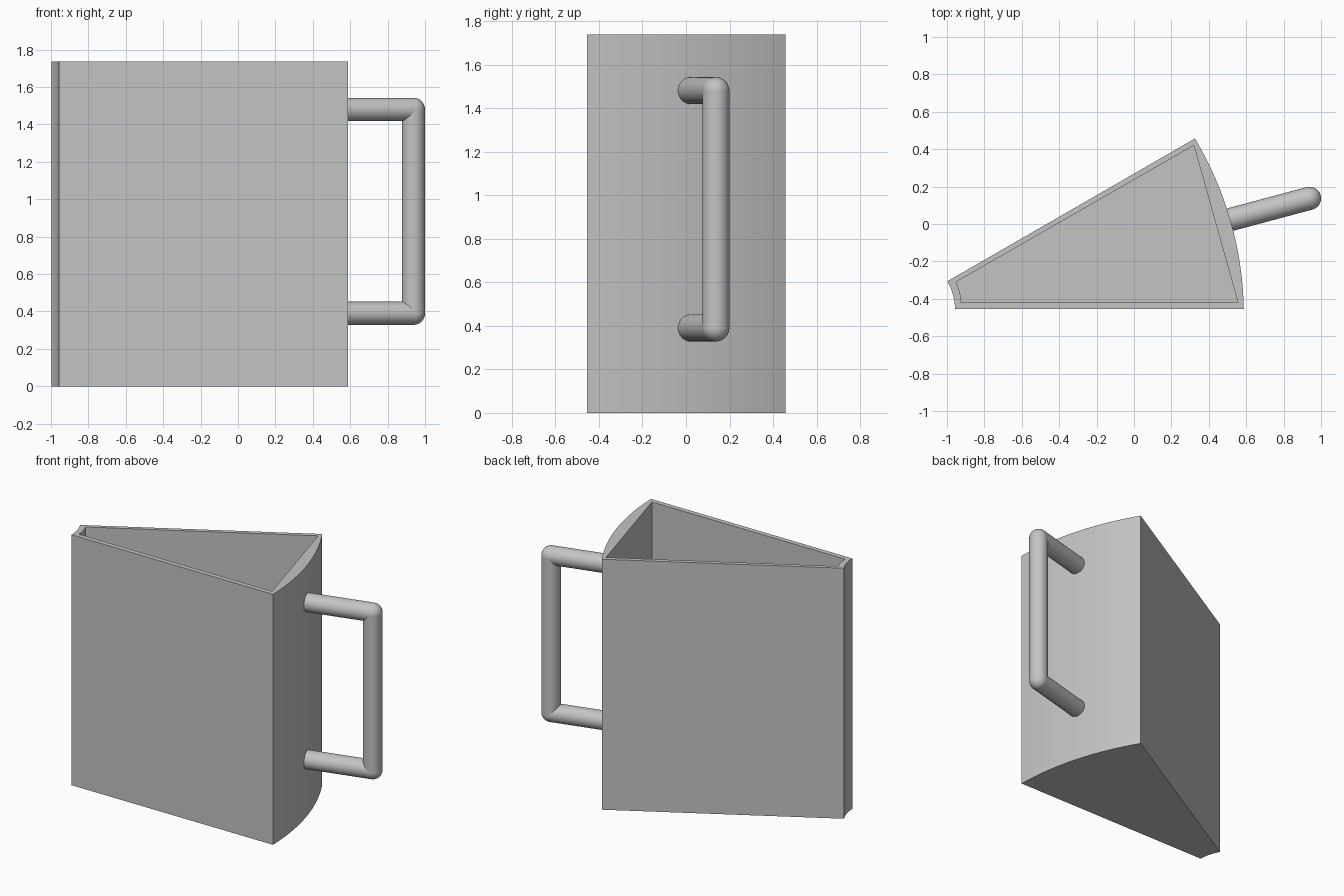
import bpy, bmesh, math
from mathutils import Vector, Matrix

if "Cube" in bpy.data.objects:
    bpy.data.objects.remove(bpy.data.objects["Cube"])

HEIGHT, FLOOR = 1.737, 0.035
RADIUS = 0.062

grey = bpy.data.materials.new("plain grey")
grey.use_nodes = True
grey.diffuse_color = (0.55, 0.55, 0.55, 1)
grey.node_tree.nodes["Principled BSDF"].inputs["Base Color"].default_value = grey.diffuse_color


def add_object(name, bm):
    mesh = bpy.data.meshes.new(name)
    bmesh.ops.recalc_face_normals(bm, faces=bm.faces)
    bm.to_mesh(mesh)
    bm.free()
    mesh.materials.append(grey)
    obj = bpy.data.objects.new(name, mesh)
    bpy.context.collection.objects.link(obj)
    return obj


def activate(obj):
    bpy.ops.object.select_all(action='DESELECT')
    obj.select_set(True)
    bpy.context.view_layer.objects.active = obj


def arc(a, b, sagitta, steps):
    """Points of a shallow circular arc from a to b, bulging towards +x."""
    a, b = Vector(a), Vector(b)
    chord = b - a
    side = Vector((chord.y, -chord.x)).normalized()
    if side.x < 0:
        side = -side
    r = chord.length ** 2 / (8 * sagitta) + sagitta / 2
    centre = (a + b) / 2 + side * (sagitta - r)
    half = math.asin(chord.length / 2 / r)
    turn = 1 if chord.y > 0 else -1
    return [centre + Matrix.Rotation(turn * half * (2 * i / steps - 1), 2) @ (side * r)
            for i in range(steps + 1)]


def prism(name, outline, z0, z1):
    bm = bmesh.new()
    base = bm.faces.new([bm.verts.new((p.x, p.y, z0)) for p in outline])
    top = bmesh.ops.extrude_face_region(bm, geom=[base])["geom"]
    bmesh.ops.translate(bm, vec=(0, 0, z1 - z0),
                        verts=[v for v in top if isinstance(v, bmesh.types.BMVert)])
    return add_object(name, bm)


# Wedge body: curved outer side, small concave inner end
body = prism("body",
             arc((0.587, -0.455), (0.326, 0.457), 0.062, 32)
             + arc((-0.998, -0.306), (-0.957, -0.455), 0.01, 10), 0, HEIGHT)

# Cavity: flat wall on the outer side
cavity = prism("cavity_cutter",
               [Vector((0.556, -0.421)), Vector((0.32, 0.42))]
               + arc((-0.953, -0.311), (-0.926, -0.421), 0.008, 10), FLOOR, HEIGHT + 0.1)
cavity.hide_render = True
cut = body.modifiers.new("cavity", 'BOOLEAN')
cut.operation = 'DIFFERENCE'
cut.solver = 'EXACT'
cut.object = cavity
activate(body)
bpy.ops.object.modifier_apply(modifier=cut.name)
bpy.data.objects.remove(cavity)
bpy.ops.object.shade_smooth_by_angle(angle=math.radians(12))


# Handle: three round bars with ball corners
def bar(bm, a, b):
    axis = b - a
    place = Matrix.Translation((a + b) / 2) @ axis.to_track_quat('Z', 'Y').to_matrix().to_4x4()
    bmesh.ops.create_cone(bm, cap_ends=True, segments=48, radius1=RADIUS, radius2=RADIUS,
                          depth=axis.length, matrix=place)


bm = bmesh.new()
corners = [Vector((0.938, 0.137, z)) for z in (0.39, 1.48)]
inward = Vector((-math.cos(math.radians(15)), -math.sin(math.radians(15)), 0)) * 0.47
bar(bm, *corners)
for corner in corners:
    bar(bm, corner, corner + inward)
    bmesh.ops.create_uvsphere(bm, u_segments=48, v_segments=24, radius=RADIUS,
                              matrix=Matrix.Translation(corner))
handle = add_object("handle", bm)
activate(handle)
bpy.ops.object.shade_smooth_by_angle(angle=math.radians(30))
